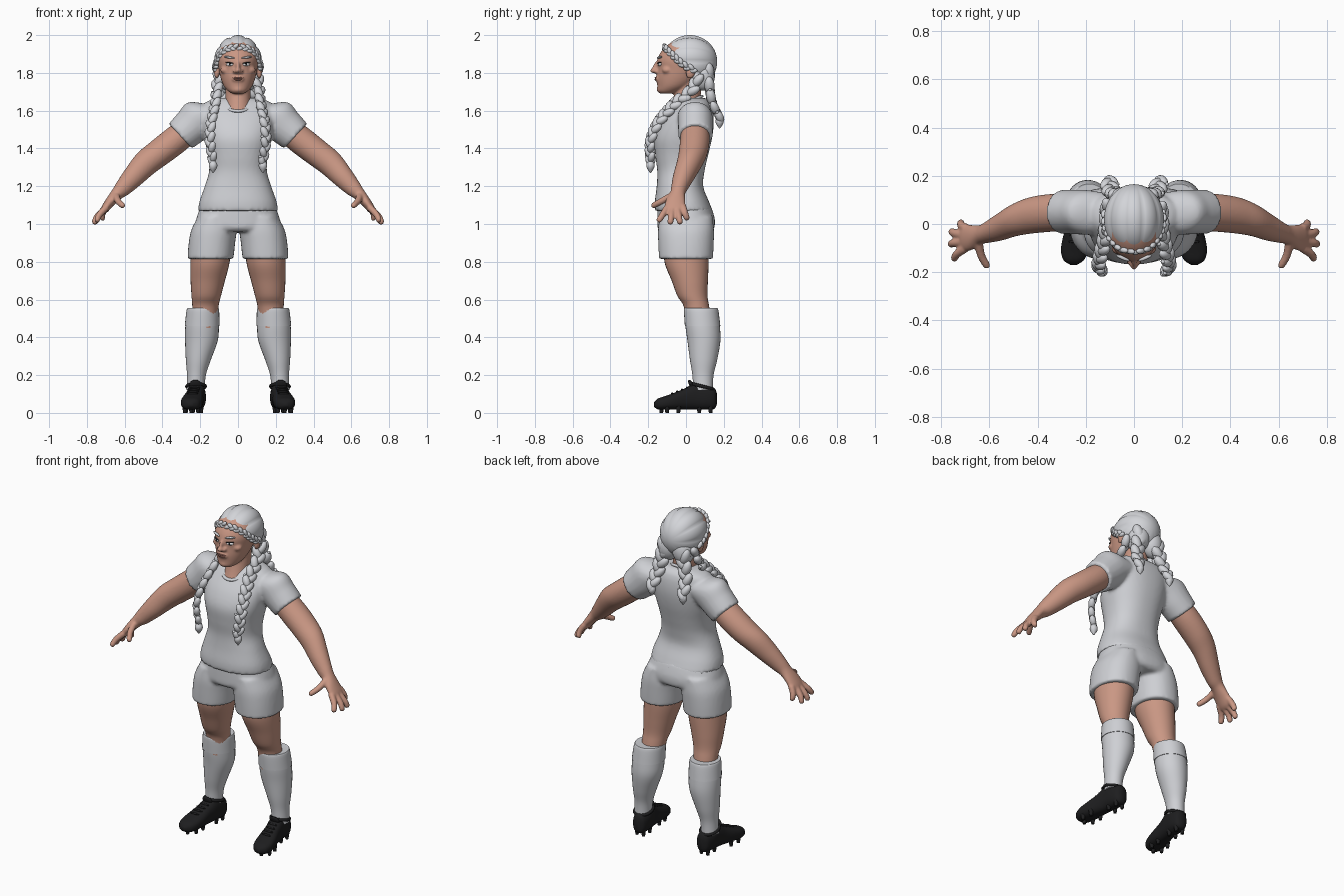
import bpy, bmesh, math
from mathutils import Vector, Matrix

cube = bpy.data.objects.get("Cube")
if cube:
    bpy.data.objects.remove(cube, do_unlink=True)

X, Y, Z = Vector((1, 0, 0)), Vector((0, 1, 0)), Vector((0, 0, 1))
ARM = Vector((.73, 0, -.68))


def material(name, *rgb):
    m = bpy.data.materials.new(name)
    m.use_nodes = True
    m.diffuse_color = (*rgb, 1)
    bsdf = next(n for n in m.node_tree.nodes if n.type == 'BSDF_PRINCIPLED')
    bsdf.inputs["Base Color"].default_value = (*rgb, 1)
    bsdf.inputs["Roughness"].default_value = .7
    return m


CLOTH = material("white cloth", .62, .63, .66)
HAIR = material("silver hair", .65, .66, .69)
SKIN = material("skin", .59, .31, .23)
BLACK = material("black leather", .013, .013, .014)
LIP = material("lip", .36, .15, .12)
EYE = material("eye white", .75, .75, .76)


def spline(rows, k=5):
    """Smooth in-between rows through the given rows."""
    out = []
    for i in range(len(rows) - 1):
        a, b, c, d = (rows[max(i - 1, 0)], rows[i], rows[i + 1], rows[min(i + 2, len(rows) - 1)])
        for j in range(k):
            t = j / k
            out.append([q + .5 * t * (r - p + t * (2 * p - 5 * q + 4 * r - s + t * (3 * (q - r) + s - p)))
                        for p, q, r, s in zip(a, b, c, d)])
    return out + [list(rows[-1])]


def loft(bm, rows, d=Z, s=1, power=2, n=32):
    """Skin elliptical rings (x, y, z, radius, radius) square to direction d."""
    d = Vector(d).normalized()
    u = (Z if abs(d.y) > .8 else Y).cross(d).normalized()
    v = d.cross(u)
    rings = []
    for x, y, z, ru, rv in spline(rows):
        ring = []
        for i in range(n):
            c, w = math.cos(math.tau * i / n), math.sin(math.tau * i / n)
            p = (Vector((x, y, z)) + u * math.copysign(abs(c) ** (2 / power), c) * max(ru, .001)
                 + v * math.copysign(abs(w) ** (2 / power), w) * max(rv, .001))
            ring.append(bm.verts.new((p.x * s, p.y, p.z)))
        rings.append(ring)
    for a, b in zip(rings, rings[1:]):
        for i in range(n):
            bm.faces.new((a[i], a[(i + 1) % n], b[(i + 1) % n], b[i]))
    bm.faces.new(rings[0])
    bm.faces.new(rings[-1])


def blob(bm, at, size, rot=None, seg=14):
    m = Matrix.Translation(at) @ (rot or Matrix()) @ Matrix.Diagonal((*size, 1))
    return bmesh.ops.create_uvsphere(bm, u_segments=seg, v_segments=seg // 2 + 1, radius=1, matrix=m)["verts"]


def finish(bm, name, mat, voxel=0, soften=4):
    bmesh.ops.recalc_face_normals(bm, faces=bm.faces)
    me = bpy.data.meshes.new(name)
    bm.to_mesh(me)
    bm.free()
    me.materials.append(mat)
    me.shade_smooth()
    me.set_sharp_from_angle(angle=math.radians(50))
    ob = bpy.data.objects.new(name, me)
    bpy.context.collection.objects.link(ob)
    if voxel:
        r = ob.modifiers.new("blend", 'REMESH')
        r.mode, r.voxel_size, r.use_smooth_shade = 'VOXEL', voxel, True
        f = ob.modifiers.new("soften", 'SMOOTH')
        f.factor, f.iterations = .5, soften
    return ob


def band(name, mat, at, size, thick, tilt):
    bpy.ops.mesh.primitive_torus_add(major_segments=40, minor_segments=8, major_radius=1,
                                     minor_radius=thick / size[0], location=at, rotation=(tilt, 0, 0))
    ob = bpy.context.object
    ob.name, ob.scale = name, (size[0], size[1], size[0])
    ob.data.materials.append(mat)
    ob.data.shade_smooth()


def braid(name, path, r0, r1, out, s, tuft=True):
    """Alternating slanted lobes along a path, closed by a tied tuft."""
    bm = bmesh.new()
    pts = [Vector((p[0] * s, p[1], p[2])) for p in spline(path, 24)]
    out = Vector((out[0] * s, out[1], 0))
    last, side, count = None, 1, 0
    for i, p in enumerate(pts):
        r = r0 + (r1 - r0) * i / len(pts)
        if last and (p - last).length < r * .85:
            continue
        last = p
        t = (pts[min(i + 1, len(pts) - 1)] - pts[max(i - 1, 0)]).normalized()
        n = t.cross(out).normalized()
        rot = (t - n * side * .6).to_track_quat('Z', 'Y').to_matrix().to_4x4()
        blob(bm, p + n * side * r * .38, (r * .72, r * .72, r * 1.25), rot)
        count += 1
        if tuft and count % 4 == 0:
            blob(bm, p + n * r * 1.05, (.01, .01, .008), rot, 8)
        side = -side
    if tuft:
        e = pts[-1]
        loft(bm, [(e.x, e.y, e.z + .005, .012, .012), (e.x, e.y, e.z - .015, .022, .022),
                  (e.x, e.y, e.z - .035, .019, .019), (e.x, e.y, e.z - .06, .002, .002)], n=14)
    finish(bm, name, HAIR)


# Shirt: torso and both sleeves blended
bm = bmesh.new()
loft(bm, [(0, -.012, 1.07, .212, .153), (0, -.022, 1.12, .204, .143), (0, -.032, 1.2, .176, .123),
          (0, -.027, 1.28, .153, .125), (0, -.023, 1.36, .158, .139), (0, -.015, 1.45, .178, .152),
          (0, .005, 1.53, .19, .142), (0, .028, 1.6, .19, .115), (0, .04, 1.645, .17, .088),
          (0, .04, 1.668, .1, .06)], power=2.3, n=48)
for s in (1, -1):
    loft(bm, [(.1, .045, 1.58, .07, .08), (.19, .048, 1.568, .105, .092), (.25, .05, 1.515, .099, .092),
              (.305, .05, 1.465, .09, .091)], ARM, s)
finish(bm, "shirt", CLOTH, .01)
band("collar", CLOTH, (0, -.004, 1.637), (.076, .096), .008, .42)

# Shorts: hips and both legs blended
bm = bmesh.new()
loft(bm, [(0, -.01, 1.1, .195, .14), (0, 0, 1.03, .22, .152), (0, 0, .98, .22, .15), (0, 0, .96, .19, .13)],
     power=2.3, n=48)
for s in (1, -1):
    loft(bm, [(.12, 0, 1.04, .09, .14), (.128, 0, .97, .119, .148), (.138, 0, .9, .123, .147),
              (.146, 0, .815, .122, .143)], s=s, power=2.2)
finish(bm, "shorts", CLOTH, .01)

# Head, neck, nose and ears blended
bm = bmesh.new()
loft(bm, [(0, -.1, 1.69, .03, .035), (0, -.087, 1.703, .052, .064), (0, -.062, 1.73, .075, .09),
          (0, -.04, 1.77, .091, .115), (0, -.025, 1.82, .102, .126), (0, -.02, 1.87, .108, .132),
          (0, -.01, 1.92, .1, .116), (0, 0, 1.96, .07, .08), (0, 0, 1.975, .02, .03)], n=40)
loft(bm, [(0, -.005, 1.585, .075, .092), (0, 0, 1.64, .067, .076), (0, .01, 1.7, .066, .07),
          (0, .02, 1.78, .066, .07)])
blob(bm, (0, -.158, 1.832), (.011, .018, .036), Matrix.Rotation(-.35, 4, 'X'))
blob(bm, (0, -.168, 1.812), (.017, .022, .015))
blob(bm, (0, -.142, 1.712), (.024, .014, .015))
blob(bm, (0, -.15, 1.768), (.034, .014, .018))
for s in (1, -1):
    blob(bm, (.016 * s, -.156, 1.808), (.013, .015, .011))
    blob(bm, (.062 * s, -.1, 1.815), (.032, .028, .022))
    blob(bm, (.113 * s, .025, 1.805), (.014, .026, .037), Matrix.Rotation(-.25, 4, 'X'))
finish(bm, "head", SKIN, .0065, 3)

# Mouth
bm = bmesh.new()
blob(bm, (0, -.159, 1.774), (.03, .007, .004))
blob(bm, (0, -.159, 1.765), (.024, .008, .005))
finish(bm, "lips", LIP)

# Cornrow cap, tucked under the skin in front of the hairline
bm = bmesh.new()
mid = Vector((0, .02, 1.86))
blob(bm, mid, (.127, .14, .145), Matrix.Rotation(math.pi / 2, 4, 'X'), 80)
for v in bm.verts:
    p = v.co - mid
    a = math.atan2(p.z / .14, p.x / .127)
    k = 1 - .055 * (1 - abs(math.sin(5 * a)) ** .6) * (1 - abs(p.y / .145) ** 4)
    if v.co.y < .05 and v.co.z < 1.925 - .85 * (v.co.y + .12):
        k = .78
    v.co = mid + Vector((p.x * k, p.y * (k if k < .8 else 1), p.z * k))
for s in (1, -1):
    blob(bm, (.045 * s, .092, 1.79), (.062, .062, .085), Matrix.Rotation(-.2 * s, 4, 'Y'), 20)
finish(bm, "hair_cap", HAIR)

for s, side in ((1, "left"), (-1, "right")):
    # Braids
    braid(side + "_hairline_braid", [(.012, -.115, 1.935), (.06, -.103, 1.925), (.1, -.062, 1.885),
                                     (.119, -.01, 1.84), (.122, .045, 1.815)], .016, .018, (1, -1), s, False)
    braid(side + "_front_braid", [(.1, .065, 1.79), (.113, .03, 1.71), (.122, -.06, 1.635), (.142, -.145, 1.54),
                                  (.148, -.188, 1.44), (.132, -.188, 1.33)], .034, .025, (1, -1), s)
    braid(side + "_back_braid", [(.055, .12, 1.8), (.075, .125, 1.72), (.095, .14, 1.64), (.105, .178, 1.565)],
          .042, .03, (0, 1), s)

    # Eye with iris, lashes and brow
    bm = bmesh.new()
    blob(bm, (.043 * s, -.139, 1.845), (.021, .008, .009), Matrix.Rotation(.35 * s, 4, 'Z'))
    finish(bm, side + "_eye", EYE)
    bm = bmesh.new()
    blob(bm, (.042 * s, -.145, 1.846), (.007, .004, .007))
    blob(bm, (.045 * s, -.142, 1.854), (.024, .007, .003),
         Matrix.Rotation(.4 * s, 4, 'Z') @ Matrix.Rotation(-.12 * s, 4, 'Y'))
    finish(bm, side + "_iris_and_lashes", BLACK)
    bm = bmesh.new()
    blob(bm, (.046 * s, -.141, 1.882), (.031, .008, .006),
         Matrix.Rotation(.4 * s, 4, 'Z') @ Matrix.Rotation(-.12 * s, 4, 'Y'))
    finish(bm, side + "_brow", HAIR)

    # Arm and hand
    bm = bmesh.new()
    loft(bm, [(.24, .047, 1.52, .07, .072), (.33, .047, 1.445, .075, .078), (.42, .037, 1.375, .073, .076),
              (.49, .018, 1.32, .069, .068), (.555, -.012, 1.25, .058, .057), (.61, -.035, 1.19, .045, .044),
              (.64, -.045, 1.16, .034, .04), (.675, -.056, 1.12, .027, .052), (.705, -.058, 1.08, .022, .056),
              (.718, -.06, 1.062, .014, .048)], ARM, s)
    fingers = [((.695, -.018, 1.095), (.722, .008, 1.02)), ((.71, -.045, 1.075), (.763, -.03, 1)),
               ((.71, -.074, 1.075), (.767, -.084, 1)), ((.7, -.1, 1.085), (.752, -.148, 1.012)),
               ((.645, -.075, 1.15), (.608, -.183, 1.092))]
    for base, tip in fingers:
        a, b = Vector(base), Vector(tip)
        mid = a.lerp(b, .5) + X * .008
        loft(bm, [(*a, .019, .019), (*mid, .017, .017), (*a.lerp(b, .9), .015, .015), (*b, .005, .005)],
             b - a, s, n=14)
    finish(bm, side + "_arm", SKIN, .006, 3)

    # Leg and sock with cuff
    bm = bmesh.new()
    loft(bm, [(.18, .07, .45, .065, .07), (.173, .056, .56, .069, .067), (.168, .034, .62, .078, .08),
              (.16, .02, .7, .091, .096), (.148, .003, .8, .104, .117), (.14, 0, .92, .105, .12)], s=s)
    finish(bm, side + "_leg", SKIN)
    bm = bmesh.new()
    sock = [(.225, .09, .12, .047, .052), (.22, .09, .2, .05, .056), (.21, .093, .28, .066, .072),
            (.194, .095, .38, .086, .087), (.19, .088, .46, .089, .091), (.186, .08, .545, .083, .088)]
    loft(bm, sock, s=s)
    finish(bm, side + "_sock", CLOTH)
    bm = bmesh.new()
    loft(bm, [(x, y, z, a + .003, b + .003) for x, y, z, a, b in sock[-2:]] + [(.185, .079, .553, .078, .083)], s=s)
    finish(bm, side + "_sock_cuff", CLOTH)

    # Boot with tongue, laces and studs
    bm = bmesh.new()
    loft(bm, [(.215, .163, .075, .012, .03), (.215, .15, .076, .036, .055), (.217, .11, .08, .047, .063),
              (.222, .05, .088, .048, .071), (.23, 0, .075, .049, .058), (.24, -.06, .062, .056, .045),
              (.247, -.11, .053, .056, .036), (.25, -.15, .047, .042, .028), (.251, -.17, .044, .012, .01)],
         Y, s, 2.5)
    blob(bm, (.226 * s, .03, .147), (.032, .012, .032), Matrix.Rotation(.5, 4, 'X'))
    for i in range(4):
        blob(bm, ((.229 + .004 * i) * s, .005 - .026 * i, .133 - .01 * i), (.032, .006, .006))
    for x, y in ((.195, .13), (.238, .13), (.195, .07), (.24, .07), (.208, -.04), (.275, -.04),
                 (.212, -.1), (.282, -.1), (.248, -.13)):
        bmesh.ops.create_cone(bm, cap_ends=True, segments=10, radius1=.009, radius2=.014, depth=.035,
                              matrix=Matrix.Translation((x * s, y, .0175)))
    finish(bm, side + "_boot", BLACK)
    band(side + "_boot_collar", BLACK, (.222 * s, .088, .14), (.049, .056), .009, -.25)
